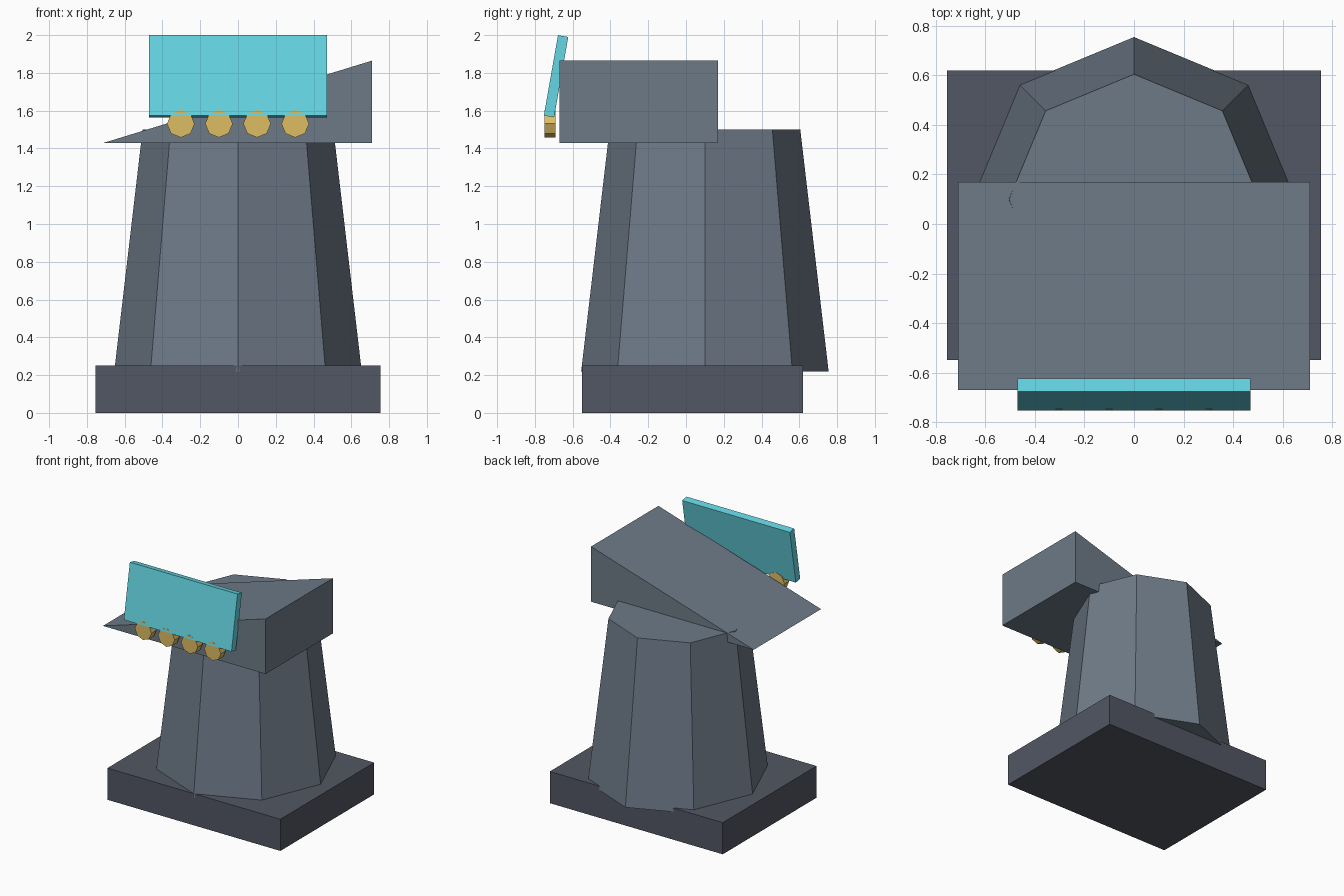
import bpy, bmesh
from math import radians
from mathutils import Matrix, Vector

if "Cube" in bpy.data.objects:
    bpy.data.objects.remove(bpy.data.objects["Cube"])


def material(name, rgb):
    mat = bpy.data.materials.new(name)
    mat.diffuse_color = (*rgb, 1)
    mat.use_nodes = True
    mat.node_tree.nodes["Principled BSDF"].inputs["Base Color"].default_value = mat.diffuse_color
    return mat


STONE = material("slate", (0.155, 0.195, 0.245))
DARK = material("dark_slate", (0.085, 0.095, 0.125))
CYAN = material("cyan", (0.13, 0.67, 0.77))
GOLD = material("gold", (0.73, 0.51, 0.125))


def finish(name, bm, mat):
    bmesh.ops.recalc_face_normals(bm, faces=bm.faces)
    mesh = bpy.data.meshes.new(name)
    bm.to_mesh(mesh)
    bm.free()
    mesh.materials.append(mat)
    obj = bpy.data.objects.new(name, mesh)
    bpy.context.collection.objects.link(obj)
    return obj


def box(name, center, size, mat, tilt=0):
    bm = bmesh.new()
    bmesh.ops.create_cube(bm, size=1, matrix=Matrix.Diagonal((*size, 1)))
    obj = finish(name, bm, mat)
    obj.location = center
    obj.rotation_euler.x = radians(tilt)
    return obj


def octagon(name, center, r_bottom, r_top, depth, mat, tilt=0):
    # one corner lies exactly on each axis
    bm = bmesh.new()
    bmesh.ops.create_cone(bm, cap_ends=True, segments=8, radius1=r_bottom,
                          radius2=r_top, depth=depth)
    obj = finish(name, bm, mat)
    obj.location = center
    obj.rotation_euler.x = radians(tilt)
    return obj


# Base slab and tapered pedestal
box("base", (0, 0.035, 0.125), (1.51, 1.17, 0.25), DARK)
octagon("pedestal", (0, 0.1, 0.86), 0.655, 0.505, 1.28, STONE)

# Sloped console: triangular profile extruded front to back
bm = bmesh.new()
profile = [(-0.71, 1.43), (0.71, 1.43), (0.71, 1.865)]
face = bm.faces.new([bm.verts.new((x, -0.67, z)) for x, z in profile])
ext = bmesh.ops.extrude_face_region(bm, geom=[face], use_keep_orig=True)
bmesh.ops.translate(bm, vec=Vector((0, 0.84, 0)),
                    verts=[g for g in ext["geom"] if isinstance(g, bmesh.types.BMVert)])
finish("console_wedge", bm, STONE)

# Screen leaning back
box("screen", (0, -0.688, 1.782), (0.94, 0.055, 0.432), CYAN, tilt=-10)

# Row of knobs under the screen
for i in range(4):
    octagon(f"knob_{i + 1}", (-0.303 + 0.202 * i, -0.72, 1.531),
            0.073, 0.073, 0.06, GOLD, tilt=90)
